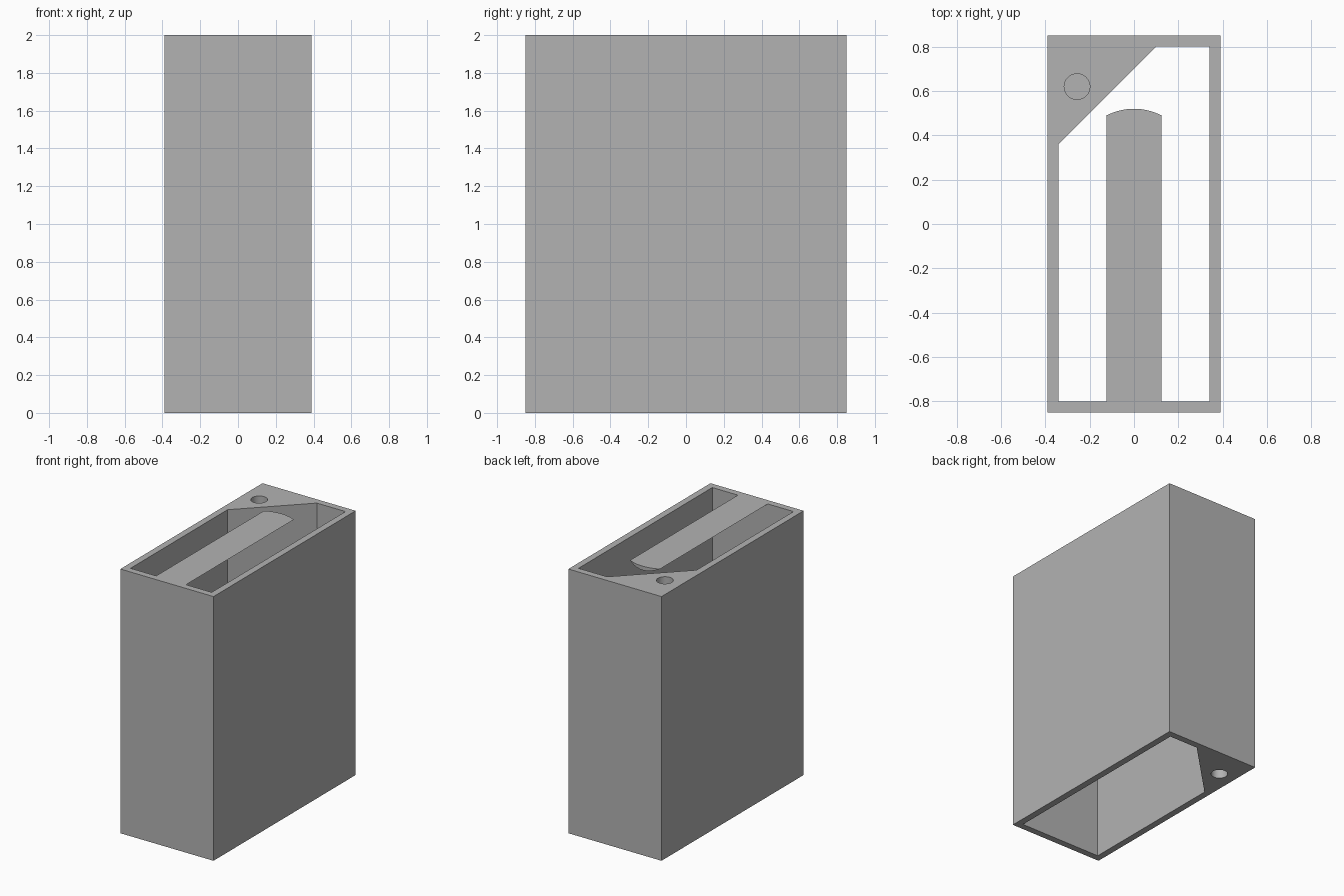
import bpy, bmesh, math

cube = bpy.data.objects.get("Cube")
if cube:
    bpy.data.objects.remove(cube, do_unlink=True)

HEIGHT = 2.0
grey = bpy.data.materials.new("plain grey")
grey.use_nodes = True
grey.diffuse_color = (0.45, 0.45, 0.45, 1)
grey.node_tree.nodes["Principled BSDF"].inputs["Base Color"].default_value = grey.diffuse_color


def make_object(name, bm):
    bmesh.ops.recalc_face_normals(bm, faces=bm.faces[:])
    mesh = bpy.data.meshes.new(name)
    bm.to_mesh(mesh)
    bm.free()
    mesh.materials.append(grey)
    obj = bpy.data.objects.new(name, mesh)
    bpy.context.collection.objects.link(obj)
    return obj


def prism(name, outline, bottom, top):
    """Upright solid with the given plan outline."""
    bm = bmesh.new()
    face = bm.faces.new([bm.verts.new((x, y, bottom)) for x, y in outline])
    result = bmesh.ops.extrude_face_region(bm, geom=[face])
    verts = [v for v in result["geom"] if isinstance(v, bmesh.types.BMVert)]
    bmesh.ops.translate(bm, verts=verts, vec=(0, 0, top - bottom))
    return make_object(name, bm)


def cut(target, cutter):
    mod = target.modifiers.new("cut", 'BOOLEAN')
    mod.operation, mod.solver, mod.object = 'DIFFERENCE', 'EXACT', cutter
    bpy.context.view_layer.objects.active = target
    bpy.ops.object.modifier_apply(modifier=mod.name)
    bpy.data.objects.remove(cutter, do_unlink=True)


# Open box with one solid back corner
housing = prism("housing", [(-0.39, -0.85), (0.39, -0.85), (0.39, 0.85), (-0.39, 0.85)], 0, HEIGHT)
cavity = [(-0.34, -0.8), (0.34, -0.8), (0.34, 0.8), (0.1, 0.8), (-0.34, 0.36)]
cut(housing, prism("cavity_cutter", cavity, -0.1, HEIGHT + 0.1))

# Blind screw holes in the top and bottom of the corner
angles = [math.tau * i / 32 for i in range(32)]
circle = [(-0.257 + 0.058 * math.cos(a), 0.62 + 0.058 * math.sin(a)) for a in angles]
depth = 0.4
for bottom, top in ((-0.1, depth), (HEIGHT - depth, HEIGHT + 0.1)):
    cut(housing, prism("hole_cutter", circle, bottom, top))

# Thin tongue: flat top, bowed underside, rounded free end
half, bow, steps = 0.125, 0.03, 16
bm = bmesh.new()
front, back, back_top = [], [], []
for i in range(steps + 1):
    t = 2 * i / steps - 1
    x, rise = half * t, bow * (1 - t * t)
    end = 0.49 + rise
    front.append(bm.verts.new((x, -0.8, HEIGHT - rise)))
    back.append(bm.verts.new((x, end, HEIGHT - rise)))
    back_top.append(back[-1] if i in (0, steps) else bm.verts.new((x, end, HEIGHT)))
for i in range(steps):
    bm.faces.new((front[i], front[i + 1], back[i + 1], back[i]))
    ring = [back[i], back[i + 1], back_top[i + 1], back_top[i]]
    bm.faces.new(list(dict.fromkeys(ring)))
bm.faces.new([front[0], front[-1]] + back_top[::-1])
bm.faces.new(front)
tongue = make_object("tongue", bm)

# Smooth the curved surfaces, keep the corners crisp
for obj in (housing, tongue):
    bpy.ops.object.select_all(action='DESELECT')
    obj.select_set(True)
    bpy.context.view_layer.objects.active = obj
    bpy.ops.object.shade_smooth_by_angle(angle=math.radians(25))
